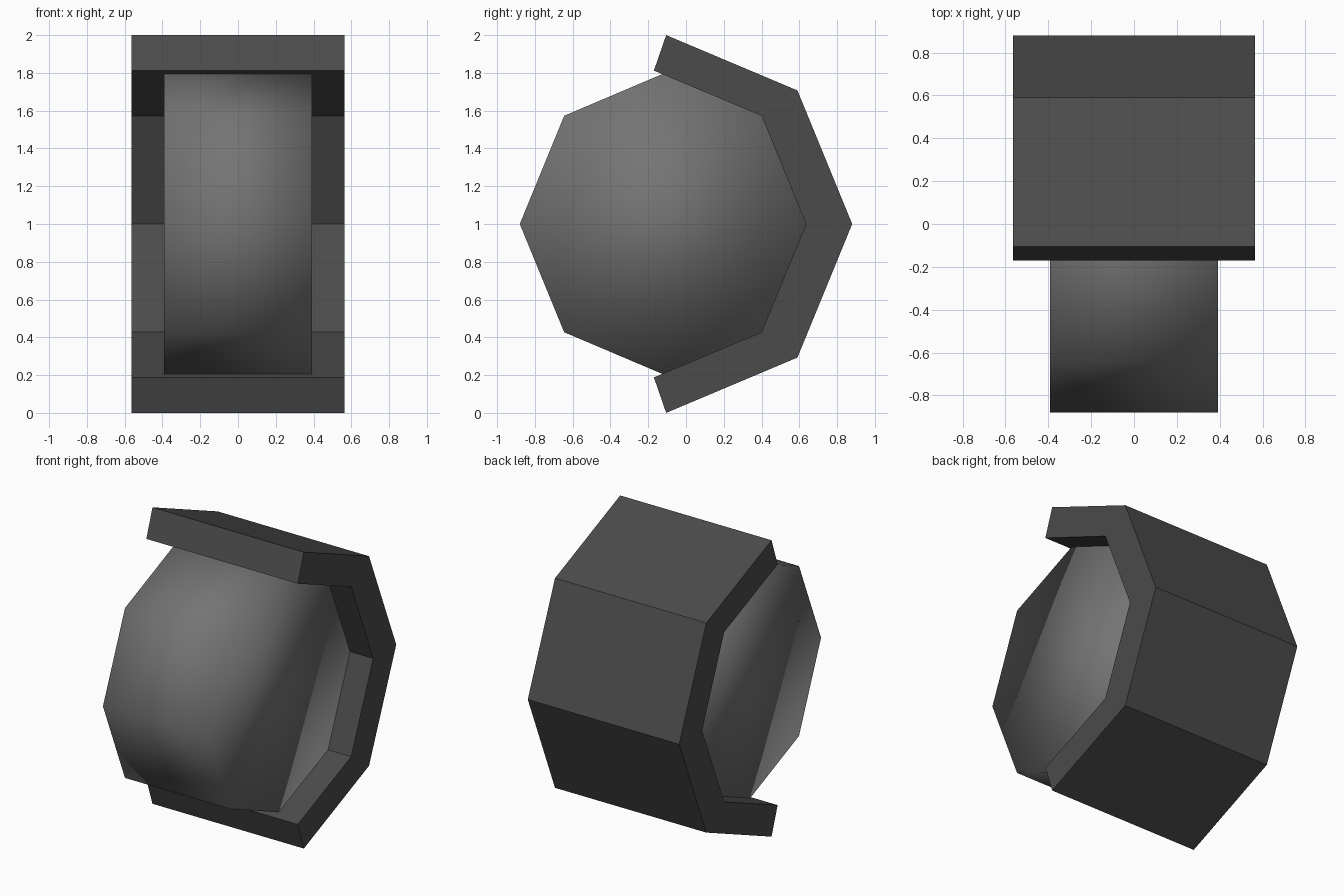
import bpy
import bmesh

if "Cube" in bpy.data.objects:
    bpy.data.objects.remove(bpy.data.objects["Cube"])


def material(name, grey):
    m = bpy.data.materials.new(name)
    m.diffuse_color = (grey, grey, grey, 1)
    m.use_nodes = True
    m.node_tree.nodes["Principled BSDF"].inputs["Base Color"].default_value = m.diffuse_color
    return m


def extrude_x(name, profile, half_width, mat, smooth=False):
    """Extrude a (y, z) outline along x, centred on x = 0."""
    bm = bmesh.new()
    left = [bm.verts.new((-half_width, y, z)) for y, z in profile]
    right = [bm.verts.new((half_width, y, z)) for y, z in profile]
    n = len(profile)
    bm.faces.new(left)
    bm.faces.new(right)
    for i in range(n):
        j = (i + 1) % n
        bm.faces.new((left[i], left[j], right[j], right[i]))
    bmesh.ops.recalc_face_normals(bm, faces=bm.faces)
    for f in bm.faces:
        f.smooth = smooth
    mesh = bpy.data.meshes.new(name)
    bm.to_mesh(mesh)
    bm.free()
    mesh.materials.append(mat)
    obj = bpy.data.objects.new(name, mesh)
    bpy.context.collection.objects.link(obj)
    return obj


def mirror_z(points):
    """Complete an outline by mirroring it about z = 1."""
    return points + [(y, 2 - z) for y, z in reversed(points) if abs(z - 1) > 1e-6]


housing_grey = material("dark grey", 0.07)
drum_grey = material("mid grey", 0.175)

# Eight-sided drum, softly shaded
upper = [(-0.88, 1), (-0.645, 1.573), (-0.122, 1.795), (0.40, 1.573), (0.635, 1)]
lower = [(y, 2 - z) for y, z in reversed(upper[1:-1])]
extrude_x("drum", upper + lower, 0.392, drum_grey, smooth=True)

# Wide angular housing wrapped around the back of the drum
outer = [(-0.105, 2), (0.59, 1.707), (0.88, 1)]
inner = [(-0.17, 1.812), (0.40, 1.573), (0.635, 1)]
outline = mirror_z(outer) + list(reversed(mirror_z(inner)))
extrude_x("housing", outline, 0.565, housing_grey)
